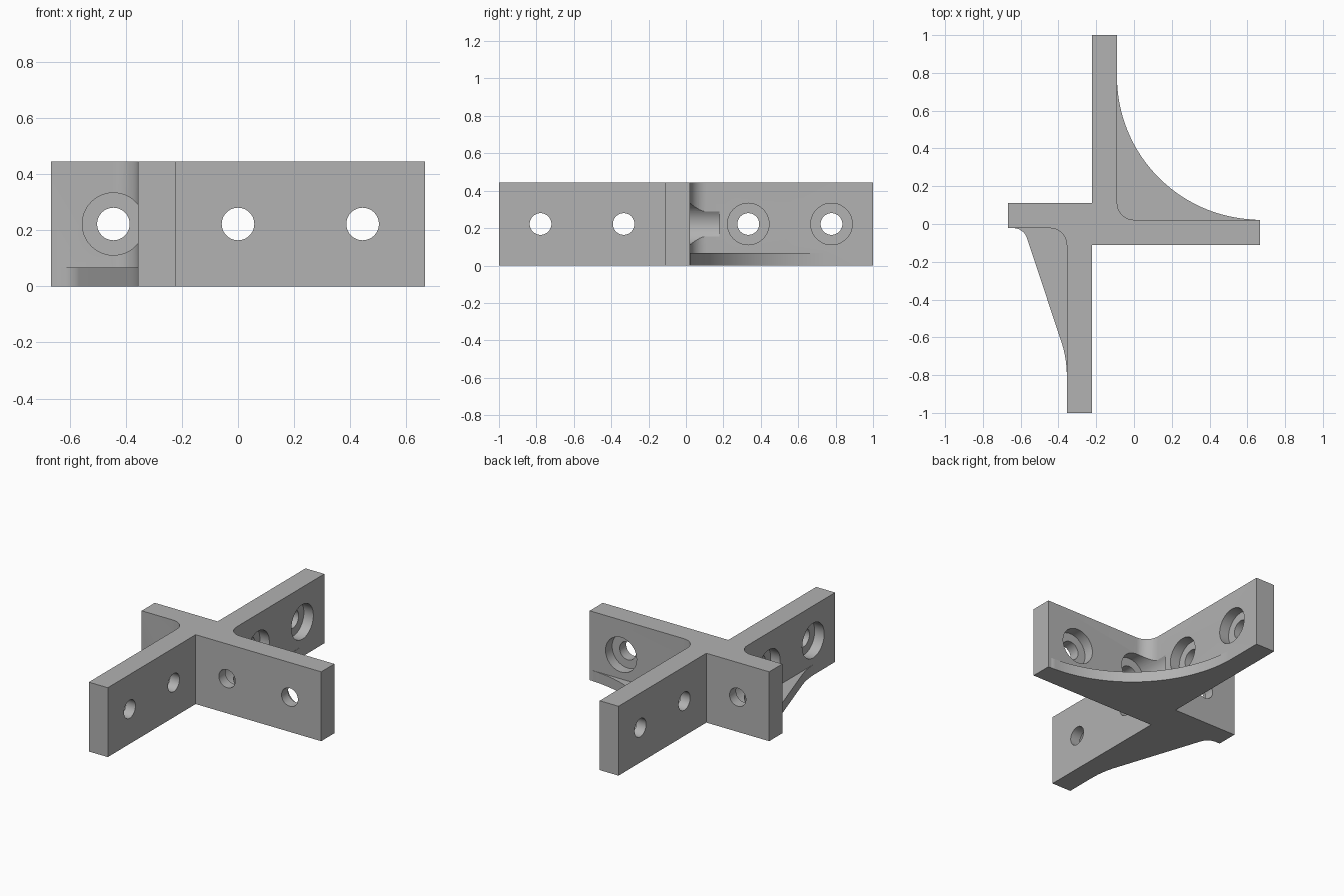
import bpy, bmesh, math
from mathutils import Vector, Matrix

if "Cube" in bpy.data.objects:
    bpy.data.objects.remove(bpy.data.objects["Cube"])

HEIGHT, WEB = 0.444, 0.067
MID = HEIGHT / 2

grey = bpy.data.materials.new("plain grey")
grey.use_nodes = True
colour = (0.445, 0.445, 0.445, 1)
grey.diffuse_color = colour
grey.node_tree.nodes["Principled BSDF"].inputs["Base Color"].default_value = colour


def finish(name, bm):
    bmesh.ops.recalc_face_normals(bm, faces=bm.faces)
    mesh = bpy.data.meshes.new(name)
    bm.to_mesh(mesh)
    bm.free()
    mesh.materials.append(grey)
    obj = bpy.data.objects.new(name, mesh)
    bpy.context.collection.objects.link(obj)
    return obj


def prism(name, outline, height):
    bm = bmesh.new()
    face = bm.faces.new([bm.verts.new((p[0], p[1], 0)) for p in outline])
    top = bmesh.ops.extrude_face_region(bm, geom=[face])
    verts = [v for v in top["geom"] if isinstance(v, bmesh.types.BMVert)]
    bmesh.ops.translate(bm, vec=(0, 0, height), verts=verts)
    return finish(name, bm)


def fillet(before, corner, after, length, steps=10):
    """Arc tangent to both sides of a corner."""
    c = Vector(corner)
    u = (Vector(before) - c).normalized()
    v = (Vector(after) - c).normalized()
    half = u.angle(v) / 2
    centre = c + (u + v).normalized() * length / math.cos(half)
    a = c + u * length - centre
    b = c + v * length - centre
    sweep = a.angle(b)
    return [centre + (a * math.sin(sweep * (1 - i / steps)) + b * math.sin(sweep * i / steps))
            / math.sin(sweep) for i in range(steps + 1)]


def cylinder(bm, radius, start, end):
    start, end = Vector(start), Vector(end)
    axis = end - start
    turn = axis.to_track_quat('Z', 'Y').to_matrix().to_4x4()
    bmesh.ops.create_cone(bm, cap_ends=True, segments=48, radius1=radius, radius2=radius,
                          depth=axis.length,
                          matrix=Matrix.Translation((start + end) / 2) @ turn)


def combine(target, tool, operation):
    mod = target.modifiers.new(operation, 'BOOLEAN')
    mod.operation, mod.solver, mod.object = operation, 'EXACT', tool
    bpy.context.view_layer.objects.active = target
    bpy.ops.object.modifier_apply(modifier=mod.name)
    bpy.data.objects.remove(tool)


# Four offset walls meeting at a cross, two inner corners rounded
outline = [(0.667, -0.111), (0.667, 0.022)]
outline += fillet((0.667, 0.022), (-0.089, 0.022), (-0.089, 1), 0.089)
outline += [(-0.089, 1), (-0.222, 1), (-0.222, 0.111), (-0.667, 0.111), (-0.667, -0.022)]
outline += fillet((-0.667, -0.022), (-0.356, -0.022), (-0.356, -1), 0.089)
outline += [(-0.356, -1), (-0.222, -1), (-0.222, -0.111)]
bracket = prism("cross_bracket", outline, HEIGHT)

# Curved web at the base of the back corner
arc = []
for i in range(1, 45):
    a = math.radians(2 * i)
    arc.append((0.667 - 0.757 * math.cos(a), 0.78 - 0.757 * math.sin(a)))
back_web = prism("back_web", [(-0.15, 0.82), (-0.1, 0.82)] + arc
                 + [(0.655, 0.015), (0.655, 0), (-0.15, 0)], WEB)

# Sloped web at the base of the front corner
high, low = (-0.584, -0.022), (-0.356, -0.71)
slope = fillet((-0.667, -0.022), high, low, 0.055)[1:]
slope += fillet(high, low, (-0.356, -1), 0.09)[:-1]
front_web = prism("front_web", [(-0.3, 0.03), (-0.645, 0.03), (-0.645, -0.015)] + slope
                  + [(-0.35, -0.82), (-0.3, -0.82)], WEB)
combine(bracket, back_web, 'UNION')
combine(bracket, front_web, 'UNION')

# Screw holes, each with a wider recess on the webbed side
# (hole centre along the wall, inner face, outward sign)
for x, face, sign in ((-0.444, -0.022, -1), (0, 0.022, 1), (0.444, 0.022, 1)):
    for radius, start, end in ((0.058, -0.2, 0.1), (0.111, -0.067, 0.156)):
        bm = bmesh.new()
        cylinder(bm, radius, (x, face + sign * start, MID), (x, face + sign * end, MID))
        combine(bracket, finish("hole_cutter", bm), 'DIFFERENCE')
for y, face, sign in ((-0.778, -0.356, -1), (-0.333, -0.356, -1),
                      (0.333, -0.089, 1), (0.778, -0.089, 1)):
    for radius, start, end in ((0.058, -0.2, 0.1), (0.111, -0.067, 0.156)):
        bm = bmesh.new()
        cylinder(bm, radius, (face + sign * start, y, MID), (face + sign * end, y, MID))
        combine(bracket, finish("hole_cutter", bm), 'DIFFERENCE')

# Smooth curves, crisp edges
bpy.ops.object.select_all(action='DESELECT')
bracket.select_set(True)
bpy.context.view_layer.objects.active = bracket
bpy.ops.object.shade_smooth_by_angle(angle=math.radians(30))
